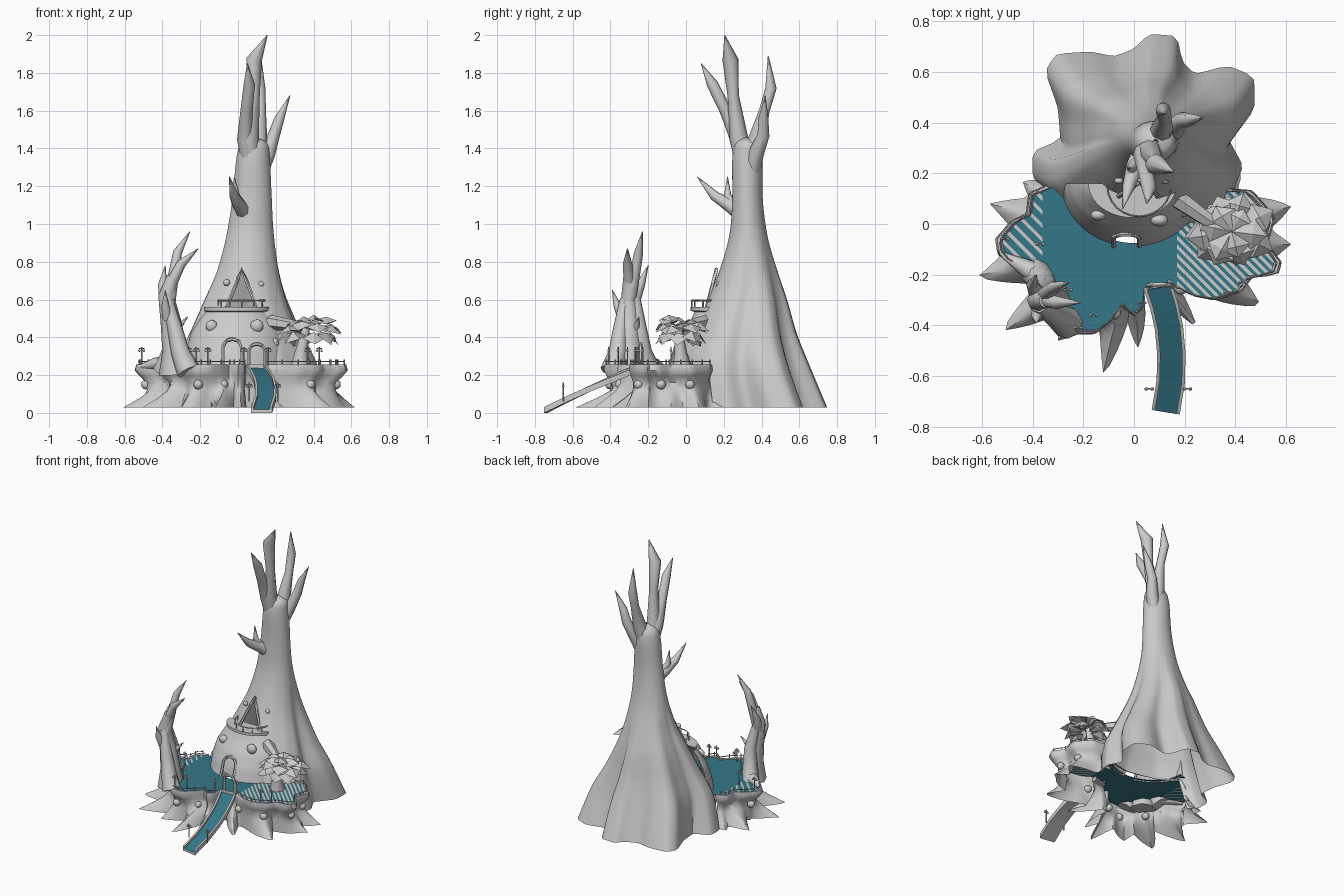
import bpy, bmesh, random
from math import sin, cos, pi, atan2, hypot, floor
from mathutils import Vector as V, Matrix

if "Cube" in bpy.data.objects:
    bpy.data.objects.remove(bpy.data.objects["Cube"])
random.seed(4)


def material(name, rgb):
    m = bpy.data.materials.new(name)
    m.use_nodes = True
    m.diffuse_color = (*rgb, 1)
    m.node_tree.nodes["Principled BSDF"].inputs["Base Color"].default_value = (*rgb, 1)
    return m


GREY = material("bark grey", (0.6, 0.6, 0.6))
TEAL = material("water teal", (0.035, 0.185, 0.25))


def finish(name, bm, smooth=0.9):
    bmesh.ops.recalc_face_normals(bm, faces=bm.faces)
    me = bpy.data.meshes.new(name)
    bm.to_mesh(me)
    bm.free()
    ob = bpy.data.objects.new(name, me)
    bpy.context.collection.objects.link(ob)
    me.materials.append(GREY)
    me.materials.append(TEAL)
    if smooth:
        bpy.ops.object.select_all(action='DESELECT')
        ob.select_set(True)
        bpy.context.view_layer.objects.active = ob
        bpy.ops.object.shade_smooth_by_angle(angle=smooth)


def loft(bm, rings, closed=True, caps=False, keep=None, teal_side=None):
    vs = [[bm.verts.new(p) for p in r] for r in rings]
    n = len(rings[0])
    for a, b in zip(vs, vs[1:]):
        for j in range(n if closed else n - 1):
            k = (j + 1) % n
            quad = (a[j], a[k], b[k], b[j])
            if keep and not keep(sum((v.co for v in quad), V()) / 4):
                continue
            bm.faces.new(quad).material_index = int(j == teal_side)
    if caps:
        bm.faces.new(vs[0])
        bm.faces.new(vs[-1])


def tube(bm, pts, radii, sides=6):
    pts = [V(p) for p in pts]
    if not isinstance(radii, (list, tuple)):
        radii = [radii] * len(pts)
    rings = []
    for i, p in enumerate(pts):
        t = pts[min(i + 1, len(pts) - 1)] - pts[max(i - 1, 0)]
        side = V((1, 0, 0)) if abs(t.normalized().x) < 0.8 else V((0, 1, 0))
        u = t.cross(side).normalized()
        w = t.cross(u).normalized()
        rings.append([p + radii[i] * (u * cos(2 * pi * k / sides) + w * sin(2 * pi * k / sides))
                      for k in range(sides)])
    loft(bm, rings, caps=True)


def ball(bm, p, r, squash=1):
    bmesh.ops.create_icosphere(bm, subdivisions=2, radius=r,
                               matrix=Matrix.Translation(p) @ Matrix.Diagonal((1, squash, 1, 1)))


def reach(poly, c, a):
    """Distance from c to the outline poly in direction a."""
    dx, dy, best = cos(a), sin(a), 0
    for p, q in zip(poly, poly[1:] + poly[:1]):
        ex, ey, px, py = q[0] - p[0], q[1] - p[1], p[0] - c[0], p[1] - c[1]
        det = ex * dy - ey * dx
        if abs(det) > 1e-9:
            t, s = (ex * py - ey * px) / det, (dx * py - dy * px) / det
            if -1e-6 <= s <= 1.000001:
                best = max(best, t)
    return best


# Great trunk: a lobed skirt that narrows to a column, open below and closed at the fork
SKIRT = [(-.35, .6), (-.31, .67), (-.17, .68), (-.08, .66), (0, .69), (.06, .75), (.17, .74), (.19, .64),
         (.24, .59), (.37, .625), (.475, .58), (.475, .45), (.375, .33), (.43, .23), (.39, .12), (.25, .02),
         (.04, -.02), (-.2, .03), (-.34, .13), (-.4, .18), (-.4, .29), (-.29, .33), (-.3, .46)]
HUB = (.04, .32)
# height, centre x, centre y, scale, roundness, depth ratio
KEYS = [(.028, .04, .32, 1, 0, 1), (.25, .045, .28, .88, .2, 1), (.42, .045, .29, .7, .4, 1),
        (.6, .045, .315, .52, .6, 1), (.75, .055, .327, .395, .8, .95), (.95, .065, .33, .295, 1, .8),
        (1.15, .075, .325, .245, 1, .78), (1.35, .08, .325, .21, 1, .9), (1.43, .085, .325, .16, 1, .9),
        (1.46, .085, .325, .01, 1, 1)]
N = 96
lobes = [sum(reach(SKIRT, HUB, 2 * pi * j / N + d) for d in (-.03, 0, .03)) / 3 for j in range(N)]


def ease(k, i, t):
    """Smooth curve through the keys."""
    a, b, c, d = (k[max(0, min(len(k) - 1, i + o))] for o in (-1, 0, 1, 2))
    return [q + t * ((r - p) / 2 + t * (p - 2.5 * q + 2 * r - s / 2 + t * (1.5 * (q - r) + (s - p) / 2)))
            for p, q, r, s in zip(a, b, c, d)]


rings = []
for i in range(len(KEYS) - 1):
    for step in range(8):
        z, cx, cy, s, b, deep = ease(KEYS, i, step / 8)
        ring = []
        for j in range(N):
            a = 2 * pi * j / N
            r = s * ((1 - b) * lobes[j] + b * .42)
            p = V((cx + r * cos(a), cy + deep * r * sin(a), z))
            if p.y < .12:
                p.z = max(z, .235 + z * .04)
            ring.append(p)
        rings.append(ring)


def outside_alcove(c):
    return not (c.y < .25 and .56 < c.z < .75 and abs(c.x - .02) < .075 * (.76 - c.z) / .2)


bm = bmesh.new()
loft(bm, rings, keep=outside_alcove)
finish("great_trunk", bm)

# Crown branches with blade-like tips, and a side twig
bm = bmesh.new()
for pts, radii in [
    ([(.075, .31, 1.31), (.06, .28, 1.45), (.085, .25, 1.68), (.085, .235, 1.87), (.155, .205, 2)], (.045, .05, .03, .042, .002)),
    ([(.06, .3, 1.31), (.037, .275, 1.45), (.045, .21, 1.6), (.06, .14, 1.74), (.05, .08, 1.85)], (.04, .042, .032, .03, .002)),
    ([(.095, .34, 1.31), (.11, .375, 1.45), (.12, .415, 1.6), (.115, .45, 1.72), (.12, .435, 1.89)], (.05, .045, .028, .03, .002)),
    ([(.11, .345, 1.25), (.155, .37, 1.37), (.19, .41, 1.47), (.22, .41, 1.56), (.275, .42, 1.68)], (.04, .042, .032, .026, .002)),
    ([(.04, .3, 1.05), (.005, .23, 1.1), (-.02, .15, 1.15), (-.045, .06, 1.25)], (.045, .036, .026, .002)),
    ([(.02, .25, 1.1), (-.01, .22, 1.15), (-.02, .22, 1.25)], (.025, .02, .002)),
]:
    tube(bm, pts, radii, 8)
finish("crown_branches", bm)


# Hollow dwelling bulging from the front of the trunk, with a doorway
def outside_door(c):
    w = .05 if c.z < .34 else .05 * max(0, (.39 - c.z) / .05) ** .5
    return not (c.y < 0 and c.z < .39 and abs(c.x + .03) < w)


HOUSE = [(.24, .28, .25), (.33, .27, .225), (.42, .245, .185), (.5, .195, .13), (.535, .165, .115),
         (.54, .175, .135), (.56, .175, .135)]
rings = []
for k0, k1 in zip(HOUSE, HOUSE[1:] + HOUSE[-1:]):
    for s in range(4 if k0[0] < .5 else 1):
        z, rx, ry = (p + (q - p) * s / 4 for p, q in zip(k0, k1))
        rings.append([V((rx * cos(a) - .005, .16 + ry * sin(a), z)) for a in (pi + pi * i / 48 for i in range(49))])
bm = bmesh.new()
loft(bm, rings, closed=False, keep=outside_door)
bm.faces.new([bm.verts.new(p) for p in rings[-1]])
for x, y, z, r in [(-.14, .035, .46, .032), (.1, .015, .46, .036), (.19, .045, .37, .028), (-.2, .05, .34, .025),
                   (.12, .17, .68, .018), (-.06, .17, .69, .018)]:
    ball(bm, (x, y, z), r, .7)
finish("dwelling", bm)


# Arched frames: doorway, alcove and the gate over the ramp
def arch(bm, x, y, z, w, h, lean, r, pointed=False):
    pts = [(x - w, y, z)]
    for i in range(13):
        a = pi - pi * i / 12
        rise = h * (1 - abs(cos(a))) if pointed else (h - w) + w * sin(a)
        pts.append((x + w * cos(a), y + lean * rise, z + rise))
    tube(bm, pts + [(x + w, y, z)], r, 6)


bm = bmesh.new()
arch(bm, -.03, -.088, .24, .05, .15, .32, .01)
arch(bm, .1, -.24, .24, .043, .125, 0, .01)
arch(bm, .02, .11, .56, .08, .2, .26, .01, True)
finish("arch_frames", bm)

# Stump platform: overhanging rim, narrow waist and spiked roots
DECK = [(-.34, .15), (-.41, .12), (-.42, .04), (-.48, .01), (-.54, -.06), (-.53, -.12), (-.47, -.16), (-.41, -.18),
        (-.4, -.26), (-.33, -.34), (-.23, -.43), (-.15, -.43), (-.08, -.37), (-.05, -.32), (0, -.36), (.035, -.33),
        (.04, -.26), (.16, -.24), (.22, -.28), (.32, -.3), (.42, -.265), (.46, -.21), (.56, -.2), (.575, -.15),
        (.52, -.08), (.55, .02), (.53, .05), (.46, .13), (.34, .14)]
ROOTS = [(-.57, .08), (-.62, -.21), (-.52, -.42), (-.12, -.6), (.015, -.49), (.25, -.41), (.5, -.32),
         (.62, -.08), (.62, .07), (-.44, .17), (.43, .2), (-.3, -.46)]
MID = (0, -.08)
M = 160
edge = [reach(DECK, MID, 2 * pi * j / M) for j in range(M)]


def on_deck(a, scale, z):
    r = reach(DECK, MID, a) * scale
    return V((r * cos(a), MID[1] + r * sin(a), z))


def root_reach(j):
    best = edge[j] * .88
    for x, y in ROOTS:
        d = abs((2 * pi * j / M - atan2(y - MID[1], x - MID[0]) + pi) % (2 * pi) - pi)
        k = max(0, 1 - d / .2)
        best = max(best, edge[j] * .88 * (1 - k) + hypot(x, y - MID[1]) * k)
    return best


rings = []
for z, s, k in [(.246, .96, 0), (.256, .975, 0), (.255, 1, 0), (.225, 1.015, 0), (.195, .97, .03), (.16, .9, .12),
                (.12, .88, .3), (.08, .88, .58), (.028, .88, 1)]:
    ring = []
    for j in range(M):
        a, r = 2 * pi * j / M, edge[j] * s * (1 - k) + root_reach(j) * k
        ring.append(V((r * cos(a), MID[1] + r * sin(a), z)))
    rings.append(ring)
bm = bmesh.new()
loft(bm, rings, keep=lambda c: not (abs(c.x) < .34 and c.y > .02))
for a in (-1.85, -2.15, -.75, -.42, -.1, -2.6, -3.2, .2):
    ball(bm, on_deck(a, .92, .15), .026)
finish("stump_platform", bm)

# Crescent of water around the dwelling, with grey ripples towards both ends
bm = bmesh.new()
outer = [on_deck(-3.73 + 4.3 * i / 120, .97, .248) for i in range(121)]
inner = [V((.265 * cos(a), .16 + .235 * sin(a), .248)) for a in (2 * pi - pi * i / 32 for i in range(33))]
bm.faces.new([bm.verts.new(p) for p in outer + inner])
bmesh.ops.triangulate(bm, faces=bm.faces[:])
STRIP = .018
for i in range(-40, 41):
    bmesh.ops.bisect_plane(bm, geom=bm.verts[:] + bm.edges[:] + bm.faces[:],
                           plane_co=(i * STRIP, 0, 0), plane_no=(1, 1, 0))
for x in (-.36, .17):
    bmesh.ops.bisect_plane(bm, geom=bm.verts[:] + bm.edges[:] + bm.faces[:], plane_co=(x, 0, 0), plane_no=(1, 0, 0))
for f in bm.faces:
    c = f.calc_center_median()
    strip = floor((c.x + c.y) / STRIP)
    ripple = (c.x > .17 and strip % 2 == 0) or (c.x < -.36 and strip % 3 == 0)
    f.material_index = 0 if ripple else 1
finish("water_surface", bm, 0)

# Curved ramp: grey trough with a teal bed
PATH = [V(p) for p in [(.09, -.235, .225), (.118, -.32, .195), (.138, -.41, .155), (.147, -.51, .112),
                       (.145, -.62, .06), (.125, -.742, 0)]]
TROUGH = [(-.056, 0), (-.056, .032), (-.043, .032), (-.043, .018), (.043, .018), (.043, .032), (.056, .032), (.056, 0)]
rings = []
for i, p in enumerate(PATH):
    t = PATH[min(i + 1, len(PATH) - 1)] - PATH[max(i - 1, 0)]
    side = V((-t.y, t.x, 0)).normalized()
    rings.append([p + side * u + V((0, 0, h)) for u, h in TROUGH])
bm = bmesh.new()
loft(bm, rings, caps=True, teal_side=3)
finish("ramp", bm, .5)

# Railings along the rim and the balcony
bm = bmesh.new()
for a0, a1 in ((-3.65, -1.42), (-.82, .5)):
    n = int((a1 - a0) * 18)
    angles = [a0 + (a1 - a0) * i / n for i in range(n + 1)]
    tube(bm, [on_deck(a, .98, .272) for a in angles], .0035, 4)
    for a in angles[::2]:
        tube(bm, [on_deck(a, .98, .25), on_deck(a, .98, .282)], .004, 4)
rail = [V((.02 + .125 * cos(a), .15 + .12 * sin(a), .595)) for a in (pi + pi * i / 12 for i in range(13))]
tube(bm, rail, .004, 4)
for p in rail[::2]:
    tube(bm, [p, p - V((0, 0, .04))], .004, 4)
finish("railings", bm, 0)

# Lamp posts
bm = bmesh.new()
for x, y, z in [(-.51, -.06, .25), (-.37, -.08, .25), (-.26, -.26, .25), (-.16, -.36, .25), (-.22, -.41, .25),
                (.03, -.31, .25), (.16, -.25, .25), (.37, -.27, .25), (.43, -.23, .25), (.06, -.65, .06), (.21, -.65, .06)]:
    tube(bm, [(x, y, z), (x, y, z + .1)], .004, 5)
    tube(bm, [(x - .014, y, z + .09), (x + .014, y, z + .09)], .003, 4)
    for d in (-.012, .012):
        ball(bm, (x + d, y, z + .08), .007)
finish("lamp_posts", bm)

# Bare tree on the right-hand rim: three fused stems forming a broad blade, then forks
bm = bmesh.new()
for pts, radii in [
    ([(-.33, -.3, .2), (-.335, -.3, .33), (-.355, -.3, .48), (-.38, -.3, .62), (-.345, -.3, .72)], (.09, .066, .055, .042, .032)),
    ([(-.39, -.19, .22), (-.355, -.23, .32), (-.345, -.25, .45), (-.375, -.27, .6)], (.06, .05, .042, .03)),
    ([(-.26, -.39, .22), (-.305, -.36, .32), (-.335, -.345, .45), (-.375, -.32, .6)], (.065, .05, .04, .03)),
    ([(-.365, -.3, .6), (-.34, -.27, .74), (-.32, -.25, .85), (-.255, -.23, .96)], (.036, .028, .024, .002)),
    ([(-.345, -.3, .7), (-.3, -.31, .79), (-.21, -.31, .87)], (.03, .025, .002)),
    ([(-.38, -.28, .58), (-.4, -.24, .68), (-.385, -.2, .78)], (.035, .024, .002)),
    ([(-.37, -.33, .5), (-.385, -.365, .57), (-.385, -.39, .65)], (.032, .02, .002)),
    ([(-.35, -.27, .42), (-.31, -.26, .46), (-.265, -.25, .51)], (.03, .016, .002)),
    ([(-.38, -.2, .26), (-.44, -.165, .26), (-.52, -.12, .245)], (.045, .032, .01)),
]:
    tube(bm, pts, radii, 8)
finish("bare_tree", bm)

# Leafy tree on the other side: short stem under broad folded leaves
bm = bmesh.new()
tube(bm, [(.33, -.02, .22), (.335, -.03, .32), (.36, -.04, .45)], (.06, .035, .02), 7)
tube(bm, [(.17, .1, .48), (.27, .03, .465), (.36, -.03, .45)], (.04, .032, .02), 6)
finish("leafy_stem", bm)
bm = bmesh.new()
for tier, (count, near, far, z, drop) in enumerate([(8, .03, .18, .405, .045), (8, .02, .18, .45, .03), (6, 0, .13, .485, .0)]):
    for i in range(count):
        a = 2 * pi * (i + tier * .45) / count + random.uniform(-.2, .2)
        length = far * random.uniform(.8, 1.1)
        out, side = V((cos(a), sin(a) * .9, 0)), V((-sin(a), cos(a), 0))
        core = V((.385, -.03, z + random.uniform(-.015, .015)))
        mid = core + out * (near + length) * .6
        base, tip = core + out * near, core + out * length - V((0, 0, drop))
        ridge, dip = mid + V((0, 0, .02)), V((0, 0, random.uniform(-.01, .025)))
        v = [bm.verts.new(p) for p in (base, mid + side * .06 - dip, tip, mid - side * .06 - dip, ridge)]
        for k in range(4):
            bm.faces.new((v[k], v[(k + 1) % 4], v[4]))
finish("leaf_canopy", bm, 0)
